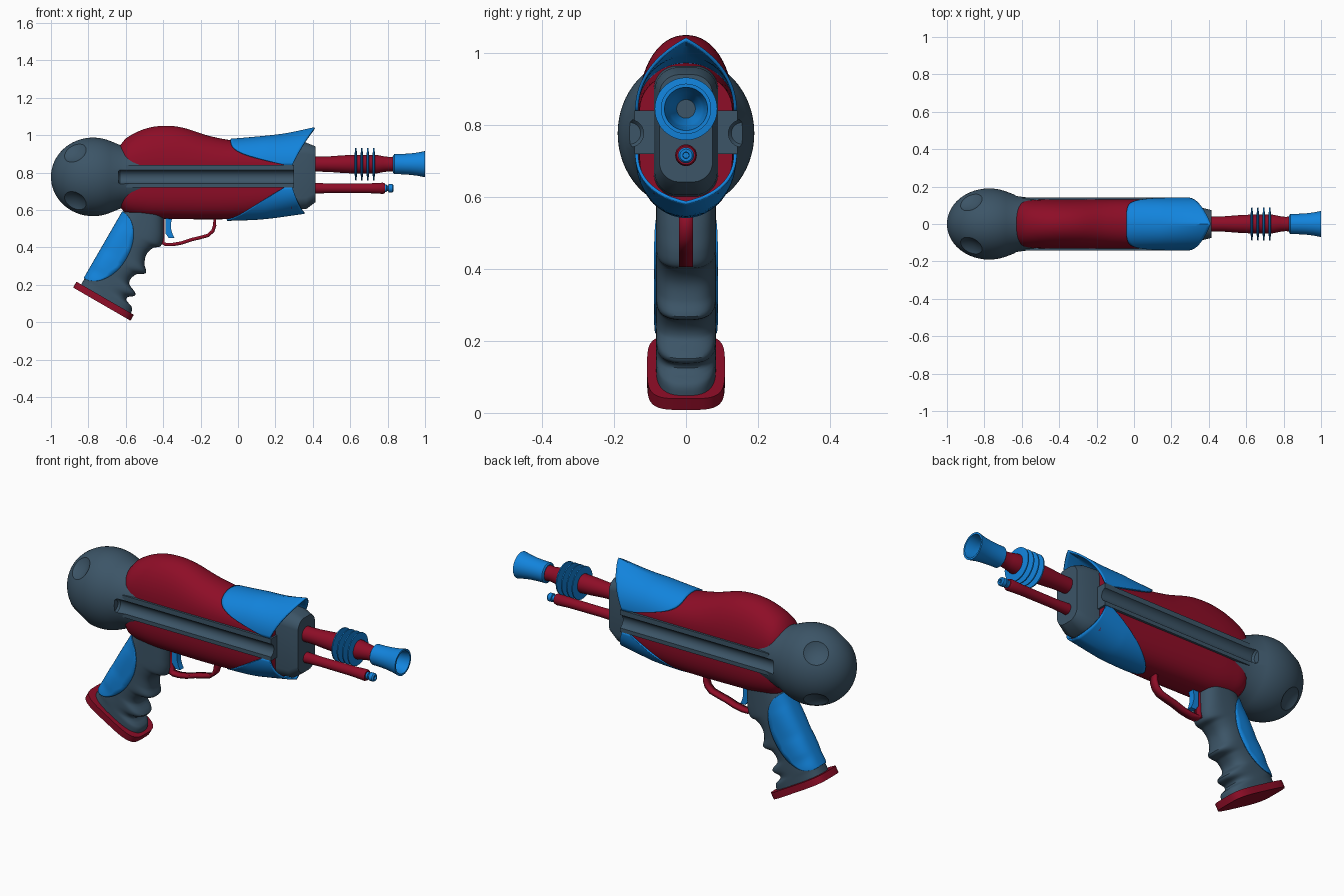
import bpy, bmesh, math
from mathutils import Vector

if "Cube" in bpy.data.objects:
    bpy.data.objects.remove(bpy.data.objects["Cube"])

def material(name, rgb):
    m = bpy.data.materials.new(name)
    m.diffuse_color = (*rgb, 1)
    m.use_nodes = True
    m.node_tree.nodes["Principled BSDF"].inputs["Base Color"].default_value = m.diffuse_color
    return m

SLATE = material("slate", (.045, .09, .135))
RED = material("red", (.27, .004, .02))
BLUE = material("blue", (.006, .23, .72))

def spow(v, e):
    return math.copysign(abs(v) ** e, v)

def spline(keys, x):
    """Smooth value through (x, value) keys."""
    x = min(max(x, keys[0][0]), keys[-1][0])
    i = max(j for j in range(len(keys) - 1) if keys[j][0] <= x)
    slope = lambda a, b: (keys[b][1] - keys[a][1]) / (keys[b][0] - keys[a][0])
    (x0, v0), (x1, v1) = keys[i], keys[i + 1]
    m0, m1 = slope(max(i - 1, 0), i + 1), slope(i, min(i + 2, len(keys) - 1))
    d = x1 - x0
    t = (x - x0) / d
    return ((2*t**3 - 3*t*t + 1) * v0 + (t**3 - 2*t*t + t) * d * m0
            + (3*t*t - 2*t**3) * v1 + (t**3 - t*t) * d * m1)

def smooth(ob):
    bpy.ops.object.select_all(action='DESELECT')
    ob.select_set(True)
    bpy.context.view_layer.objects.active = ob
    bpy.ops.object.shade_smooth_by_angle(angle=math.radians(35))

def skin(name, rings, mat, closed=True, caps=True, loop=False, thick=0):
    """Join rows of points with quads; optional end caps and thickness."""
    bm = bmesh.new()
    rows = [[bm.verts.new(p) for p in r] for r in rings]
    n = len(rows[0])
    for i in range(len(rows) if loop else len(rows) - 1):
        a, b = rows[i], rows[(i + 1) % len(rows)]
        for j in range(n if closed else n - 1):
            k = (j + 1) % n
            bm.faces.new((a[j], a[k], b[k], b[j]))
    if caps:
        bm.faces.new(rows[0])
        bm.faces.new(rows[-1])
    bmesh.ops.remove_doubles(bm, verts=bm.verts, dist=1e-5)
    bmesh.ops.recalc_face_normals(bm, faces=bm.faces)
    me = bpy.data.meshes.new(name)
    bm.to_mesh(me)
    bm.free()
    me.materials.append(mat)
    ob = bpy.data.objects.new(name, me)
    bpy.context.collection.objects.link(ob)
    smooth(ob)
    if thick:
        mod = ob.modifiers.new("thickness", 'SOLIDIFY')
        mod.thickness, mod.offset = thick, 0
    return ob

def lathe(name, pts, z, mat, ys=1, y=0, segs=48, loop=False):
    """Revolve (x, radius) points about an axis along x."""
    ang = [2 * math.pi * i / segs for i in range(segs)]
    return skin(name, [[(x, y + ys * max(r, 1e-7) * math.cos(a), z + max(r, 1e-7) * math.sin(a))
                        for a in ang] for x, r in pts], mat, caps=not loop, loop=loop)

def cut(ob, cutters):
    for c in cutters:
        mod = ob.modifiers.new("cut", 'BOOLEAN')
        mod.operation, mod.object, mod.solver = 'DIFFERENCE', c, 'EXACT'
        bpy.context.view_layer.objects.active = ob
        bpy.ops.object.modifier_apply(modifier=mod.name)
    smooth(ob)

# Rear bulb with a neck, and the core running between the shells
prof = [(-.775 - .225 * math.cos(a), .21 * math.sin(a)) for a in [math.radians(114 * i / 26) for i in range(27)]]
bulb = lathe("rear_bulb", prof + [(-.63, .17), (-.58, .162), (-.52, .155)], .777, SLATE, ys=.905, segs=64)
core = skin("core", [[(x, .143 * s, z) for s, z in ((-1, .72), (1, .72), (1, .84), (-1, .84))]
                     for x in (-.6, .30)], SLATE)

# Side grooves and four bulb dimples
grooves = [lathe("groove_cutter", [(-.64, .03), (-.63, .038), (.4, .038)], .777, SLATE, y=s * .156) for s in (-1, 1)]
dimples = []
for sy in (-1, 1):
    for sz in (-1, 1):
        n = Vector((-.42, sy * .65, sz * .62)).normalized()
        p = Vector((-.775 + n.x * .225, n.y * .19, .777 + n.z * .21)) + n * .105
        arc = [(p.x - .13 * math.cos(math.pi * i / 24), .13 * math.sin(math.pi * i / 24)) for i in range(25)]
        dimples.append(lathe("dimple_cutter", arc, p.z, SLATE, y=p.y))
cut(core, grooves)
cut(bulb, grooves + dimples)
for c in grooves + dimples:
    bpy.data.objects.remove(c)

# Red upper and lower shells
W = [(-.64, .085), (-.6, .118), (-.52, .129), (-.4, .132), (.29, .129)]
HU = [(-.64, .09), (-.6, .142), (-.5, .193), (-.4, .21), (-.3, .201), (-.15, .155), (0, .128), (.29, .108)]
HL = [(-.64, .09), (-.6, .138), (-.5, .16), (-.4, .167), (0, .167), (.29, .135)]
for name, z0, sgn, H, e in (("upper_shell", .84, 1, HU, .95), ("lower_shell", .72, -1, HL, .8)):
    rings = []
    for i in range(49):
        x = -.64 + .93 * i / 48
        rings.append([(x, spline(W, x) * spow(math.cos(a), e), z0 + sgn * spline(H, x) * abs(math.sin(a)) ** e)
                      for a in [math.pi * j / 32 for j in range(33)]])
    skin(name, rings, RED)

# Blue flared cowls over and under the front of the shells
FU = [(-.04, .138), (.1, .15), (.25, .167), (.41, .2)]
FL = [(-.06, .176), (.1, .17), (.2, .16), (.355, .138)]
for name, z0, sgn, H, (xa, da, p), (xb, db) in (
        ("upper_cowl", .838, 1, FU, (-.04, .3, 5), (.41, .12)),
        ("lower_cowl", .722, -1, FL, (-.06, .31, 1.6), (.355, .064))):
    rings = []
    for i in range(25):
        u, row = i / 24, []
        for j in range(41):
            t = j / 20 - 1
            s = abs(t)
            x = (xa + da * s ** p) * (1 - u) + (xb - db * s ** 1.15) * u
            k = .5 * max(0, (x - .15) / .26)
            f = (1 - k) * max(0, math.cos(s * math.pi / 2)) ** .9 + k * (1 - s)
            row.append((x, .137 * math.sin(t * math.pi / 2), z0 + sgn * spline(H, x) * f))
        rings.append(row)
    skin(name, rings, BLUE, closed=False, caps=False, thick=.009)

# Front block: rounded rectangle sections
def rounded(x, hw, z0, z1, r):
    pts = []
    for i in range(40):
        a = 2 * math.pi * (i + .5) / 40
        sy, sz = math.copysign(1, math.cos(a)), math.copysign(1, math.sin(a))
        pts.append((x, sy * (hw - r) + r * math.cos(a), (z0 + z1) / 2 + sz * ((z1 - z0) / 2 - r) + r * math.sin(a)))
    return pts
skin("front_block", [rounded(.27, .09, .60, .965, .065), rounded(.365, .087, .605, .96, .065),
                     rounded(.415, .074, .642, .94, .055)], SLATE)

# Main barrel, cooling discs, hollow nozzle
ZB = .845
lathe("main_barrel", [(.4, .04), (.48, .041), (.56, .047), (.62, .05), (.74, .05), (.78, .042), (.81, .038), (.85, .042)], ZB, RED)
for i in range(4):
    x = .63 + .032 * i
    lathe(f"cooling_disc_{i + 1}", [(x - .007, .05), (x - .003, .087), (x + .003, .087), (x + .007, .05)], ZB, BLUE)
lathe("nozzle", [(.835, .025), (.83, .046), (.836, .054), (.87, .054), (.92, .057), (.96, .062), (1, .07),
                 (1, .06), (.95, .052), (.9, .045), (.86, .025)], ZB, BLUE, loop=True)
lathe("bore", [(.84, .026), (.862, .026)], ZB, SLATE)

# Lower barrel and its tip
lathe("lower_barrel", [(.4, .029), (.5, .025), (.7, .026), (.775, .03), (.785, .026)], .716, RED)
lathe("lower_barrel_tip", [(.78, .019), (.795, .019), (.797, .015), (.803, .015), (.805, .022), (.825, .022),
                           (.832, .017), (.832, .009), (.815, .008)], .716, BLUE, segs=32)

# Grip in a tilted frame: s runs down the handle, w runs from rear to front
def grip_pt(s, w, y):
    return (-.60 - .5 * s + .866 * w, y, .615 - .866 * s - .5 * w)
GW = [(-.06, .2), (.0, .235), (.05, .26), (.09, .264), (.115, .236), (.165, .222), (.215, .24), (.245, .268),
      (.26, .262), (.285, .226), (.345, .22), (.372, .274), (.39, .275), (.41, .25), (.43, .252), (.446, .294), (.485, .31)]
E = 2 / 2.8
def section(s, a, grow=0):
    w = spline(GW, s)
    return grip_pt(s, w / 2 - (w / 2 + grow) * spow(math.cos(a), E), (.083 + grow) * spow(math.sin(a), E))
skin("grip", [[section(-.06 + .545 * i / 80, 2 * math.pi * j / 48) for j in range(48)] for i in range(81)], SLATE)

# Blue panel wrapping the back of the grip
rings = []
for i in range(37):
    v = -math.cos(math.pi * i / 36)
    s = .235 + .205 * v
    reach = .005 + .135 * math.sqrt(max(0, 1 - v * v))
    lim = math.acos(spow(1 - 2 * reach / spline(GW, s), 1 / E))
    rings.append([section(s, lim * (j / 16 - 1), .003) for j in range(33)])
skin("grip_panel", rings, BLUE, closed=False, caps=False, thick=.005)

# Grip base plate
skin("grip_base", [[grip_pt(s, .148 - .177 * spow(math.cos(a), .5), .108 * spow(math.sin(a), .5))
                    for a in [2 * math.pi * j / 64 for j in range(64)]] for s in (.477, .513)], RED)

# Trigger guard (closed ribbon) and trigger
path = [(-.40, .563), (-.40, .422), (-.385, .415), (-.35, .415), (-.30, .424), (-.25, .441), (-.2, .453),
        (-.16, .464), (-.135, .487), (-.125, .515), (-.124, .563)]
skin("trigger_guard", [[(x, -.02, z), (x, .02, z)] for x, z in path], RED, closed=False, caps=False,
     loop=True, thick=.018)
trig = [(-.388, .565), (-.35, .565), (-.358, .53), (-.358, .5), (-.35, .47), (-.34, .45), (-.37, .45), (-.388, .475)]
skin("trigger", [[(x, y, z) for x, z in trig] for y in (-.016, .016)], BLUE)
